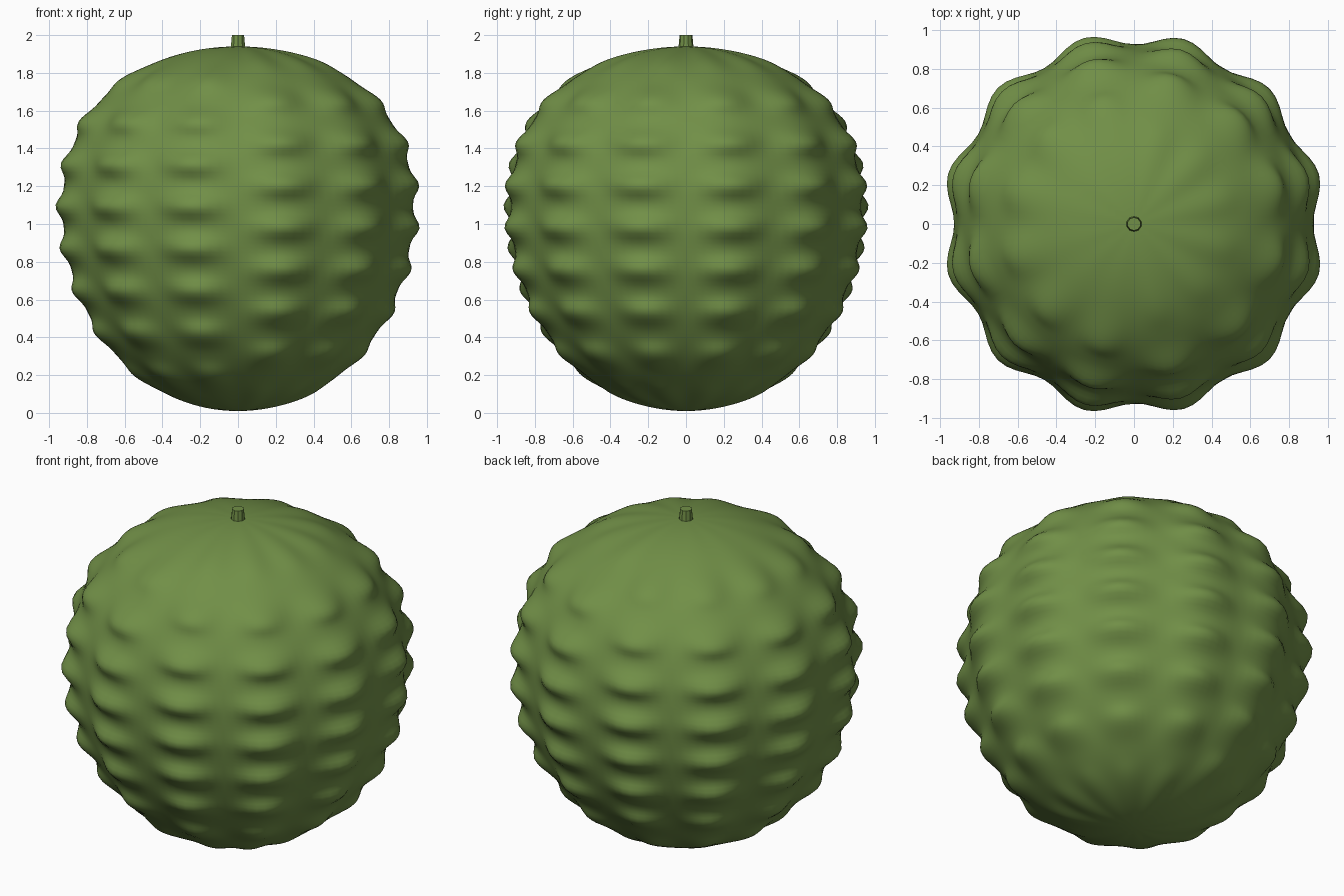
import bpy
import bmesh
import math

cube = bpy.data.objects.get("Cube")
if cube:
    bpy.data.objects.remove(cube, do_unlink=True)

green = bpy.data.materials.new("leaf_green")
green.use_nodes = True
colour = (0.165, 0.275, 0.063, 1)
green.diffuse_color = colour
green.node_tree.nodes["Principled BSDF"].inputs["Base Color"].default_value = colour

HALF_HEIGHT = 0.965
CENTRE = 0.975
LOBES = 12
ROW_STEP = 0.226


def add_object(name, bm):
    mesh = bpy.data.meshes.new(name)
    bm.to_mesh(mesh)
    bm.free()
    mesh.materials.append(green)
    obj = bpy.data.objects.new(name, mesh)
    bpy.context.collection.objects.link(obj)
    return obj


def bump(angle, z, x):
    """Knobs in vertical columns; the rows are staggered between the two halves."""
    column = 0.5 - 0.5 * math.cos(LOBES * angle)
    start = 0.98 if x > 0 else 0.98 + ROW_STEP / 2
    row = 0.5 + 0.5 * math.cos(math.tau * (z - start) / ROW_STEP)
    return column * (0.2 + 0.8 * row ** 1.3)


# Knobbly fruit body
bm = bmesh.new()
bmesh.ops.create_uvsphere(bm, u_segments=120, v_segments=120, radius=1)
for v in bm.verts:
    x, y, t = v.co
    z = CENTRE + HALF_HEIGHT * t
    fullness = 1 + 0.10 * t + 0.08 * t * t
    r = 0.922 * fullness * (1 + 0.072 * bump(math.atan2(y, x), z, x))
    v.co = (x * r, y * r, z)
for f in bm.faces:
    f.smooth = True
add_object("fruit_body", bm)

# Short faceted stem
bm = bmesh.new()
bmesh.ops.create_cone(bm, cap_ends=True, segments=10,
                      radius1=0.043, radius2=0.034, depth=0.1)
bmesh.ops.translate(bm, verts=bm.verts, vec=(0, 0, 1.95))
add_object("stem", bm)
